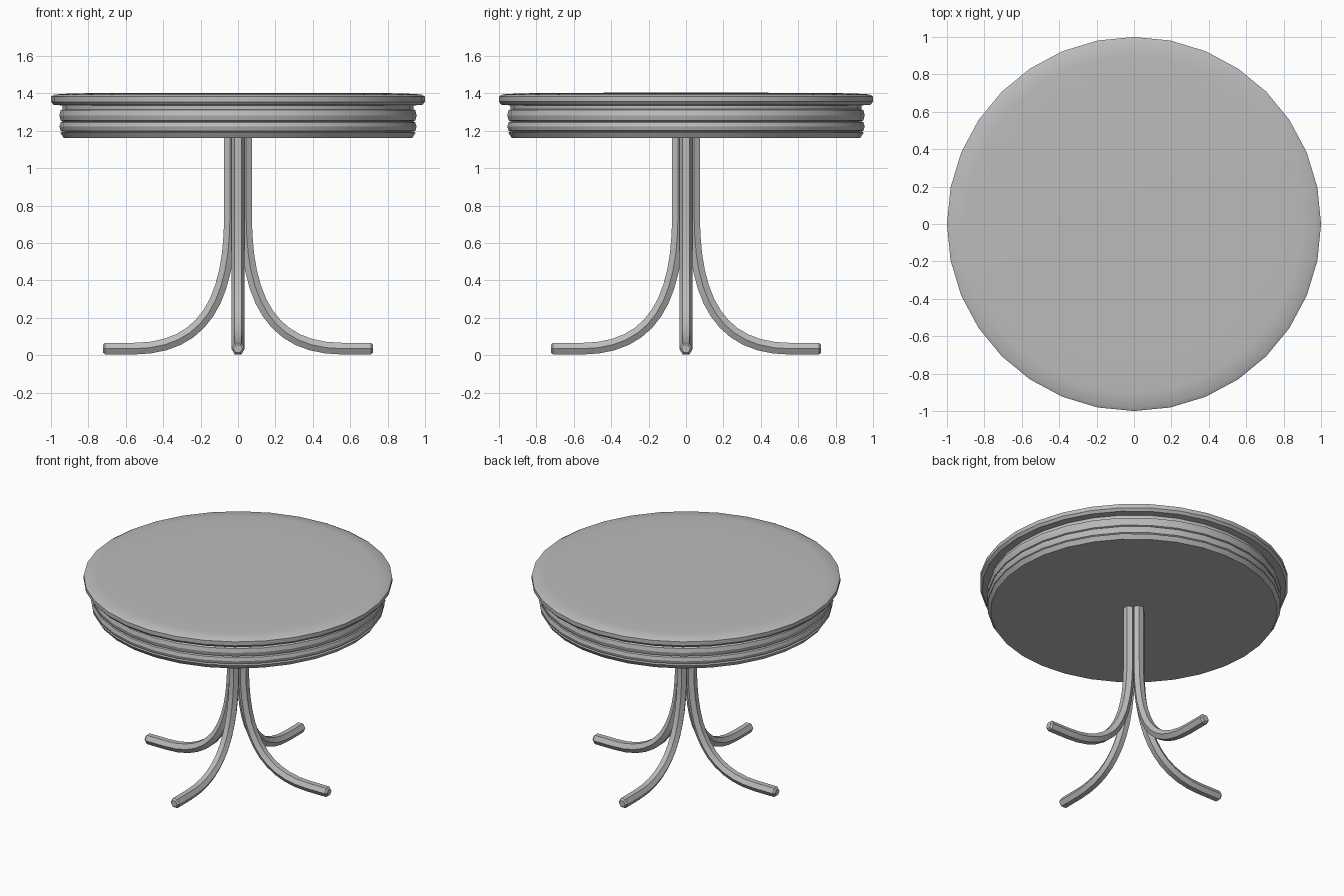
import bpy, bmesh, math
from mathutils import Vector

cube = bpy.data.objects.get("Cube")
if cube:
    bpy.data.objects.remove(cube)

grey = bpy.data.materials.new("grey metal")
grey.use_nodes = True
grey.diffuse_color = (0.5, 0.5, 0.5, 1)
grey.node_tree.nodes["Principled BSDF"].inputs["Base Color"].default_value = (0.5, 0.5, 0.5, 1)


def add_object(name, bm, angle):
    bmesh.ops.recalc_face_normals(bm, faces=bm.faces)
    mesh = bpy.data.meshes.new(name)
    bm.to_mesh(mesh)
    bm.free()
    mesh.materials.append(grey)
    obj = bpy.data.objects.new(name, mesh)
    bpy.context.collection.objects.link(obj)
    bpy.ops.object.select_all(action="DESELECT")
    obj.select_set(True)
    bpy.context.view_layer.objects.active = obj
    bpy.ops.object.shade_smooth_by_angle(angle=math.radians(angle))
    return obj


def skin(bm, rings):
    """Bridge successive rings of points and cap both ends."""
    loops = [[bm.verts.new(p) for p in ring] for ring in rings]
    for a, b in zip(loops, loops[1:]):
        for i in range(len(a)):
            j = (i + 1) % len(a)
            bm.faces.new((a[i], a[j], b[j], b[i]))
    bm.faces.new(loops[0])
    bm.faces.new(loops[-1])


def lathe(name, profile, angle, sides=32):
    bm = bmesh.new()
    turns = [math.tau * i / sides for i in range(sides)]
    skin(bm, [[(r * math.cos(t), r * math.sin(t), z) for t in turns] for r, z in profile])
    return add_object(name, bm, angle)


# Round top with a rolled rim
lathe("table_top", [(0.93, 1.335), (0.985, 1.338), (1, 1.355), (1, 1.383), (0.98, 1.394),
                    (0.9, 1.399), (0.75, 1.402), (0.4, 1.403)], 40)

# Apron of three stacked bands with grooves between them
apron = [(0.93, 1.16), (0.95, 1.19)]
for low, high in ((1.2, 1.245), (1.255, 1.31)):
    apron += [(0.937, low - 0.005), (0.948, low), (0.955, (low + high) / 2), (0.948, high)]
apron += [(0.937, 1.315), (0.937, 1.337)]
lathe("apron", apron, 25)

# Leg path: straight shaft, then a sweeping curve out to the foot
p0, p1, p2, p3 = (Vector(p) for p in ((0.043, 0, 0.75), (0.043, 0, 0.3),
                                      (0.18, 0, 0.035), (0.56, 0, 0.035)))
path = [Vector((0.043, 0, 1.18))]
for i in range(13):
    t = i / 12
    path.append(p0 * (1 - t) ** 3 + p1 * 3 * t * (1 - t) ** 2
                + p2 * 3 * t * t * (1 - t) + p3 * t ** 3)
path += [Vector((0.71, 0, 0.035)), Vector((0.722, 0, 0.035))]


def leg(name, turn):
    bm = bmesh.new()
    rings = []
    side = Vector((0, 1, 0))
    for i, point in enumerate(path):
        along = (path[min(i + 1, len(path) - 1)] - path[max(i - 1, 0)]).normalized()
        up = along.cross(side)
        radius = 0.024 if i == len(path) - 1 else 0.036
        rings.append([point + radius * (math.cos(a) * side + math.sin(a) * up)
                      for a in (math.tau * k / 6 for k in range(6))])
    skin(bm, rings)
    add_object(name, bm, 30).rotation_euler.z = turn


for k, place in enumerate(("left", "back", "right", "front")):
    leg(place + "_leg", k * math.pi / 2)
